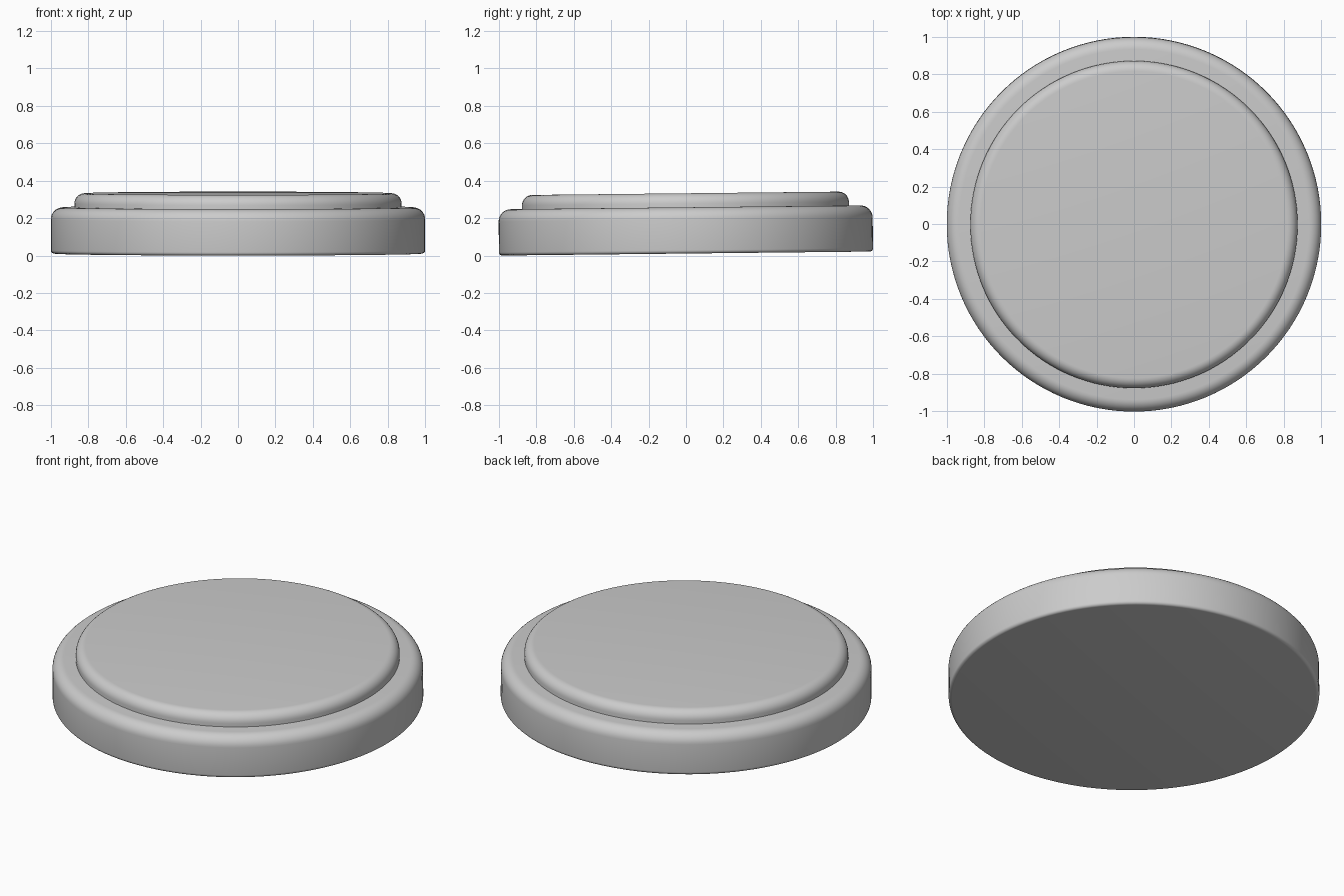
import bpy, bmesh, math
from mathutils import Matrix

if "Cube" in bpy.data.objects:
    bpy.data.objects.remove(bpy.data.objects["Cube"])

TILT = 0.0108          # the whole piece leans slightly up at the back
LIFT = 0.0106
SIDES = 128


def fillet(cx, cz, r, start, end, n=8):
    """Quarter-round profile points, angles in degrees."""
    return [(cx + r * math.cos(math.radians(start + (end - start) * i / n)),
             cz + r * math.sin(math.radians(start + (end - start) * i / n)))
            for i in range(n + 1)]


def disc(name, radius, z0, z1, r_bottom, r_top):
    """Round disc with filleted rims, lathed from a profile."""
    profile = fillet(radius - r_bottom, z0 + r_bottom, r_bottom, -90, 0, 5) if r_bottom else [(radius, z0)]
    profile += fillet(radius - r_top, z1 - r_top, r_top, 0, 90)
    bm = bmesh.new()
    rings = [[bm.verts.new((r * math.cos(2 * math.pi * i / SIDES),
                            r * math.sin(2 * math.pi * i / SIDES), z))
              for i in range(SIDES)] for r, z in profile]
    for a, b in zip(rings, rings[1:]):
        for i in range(SIDES):
            j = (i + 1) % SIDES
            bm.faces.new((a[i], a[j], b[j], b[i]))
    bm.faces.new(rings[0][::-1])
    bm.faces.new(rings[-1])
    bm.transform(Matrix.Translation((0, 0, LIFT)) @ Matrix.Rotation(TILT, 4, 'X'))
    me = bpy.data.meshes.new(name)
    bm.to_mesh(me)
    bm.free()
    ob = bpy.data.objects.new(name, me)
    bpy.context.collection.objects.link(ob)
    bpy.ops.object.select_all(action='DESELECT')
    ob.select_set(True)
    bpy.context.view_layer.objects.active = ob
    bpy.ops.object.shade_smooth_by_angle(angle=math.radians(30))
    return ob


# wide lower body
disc("base_disc", 1.0, 0.0, 0.247, 0.018, 0.065)
# narrower raised top
disc("top_disc", 0.874, 0.24, 0.322, 0.0, 0.055)
